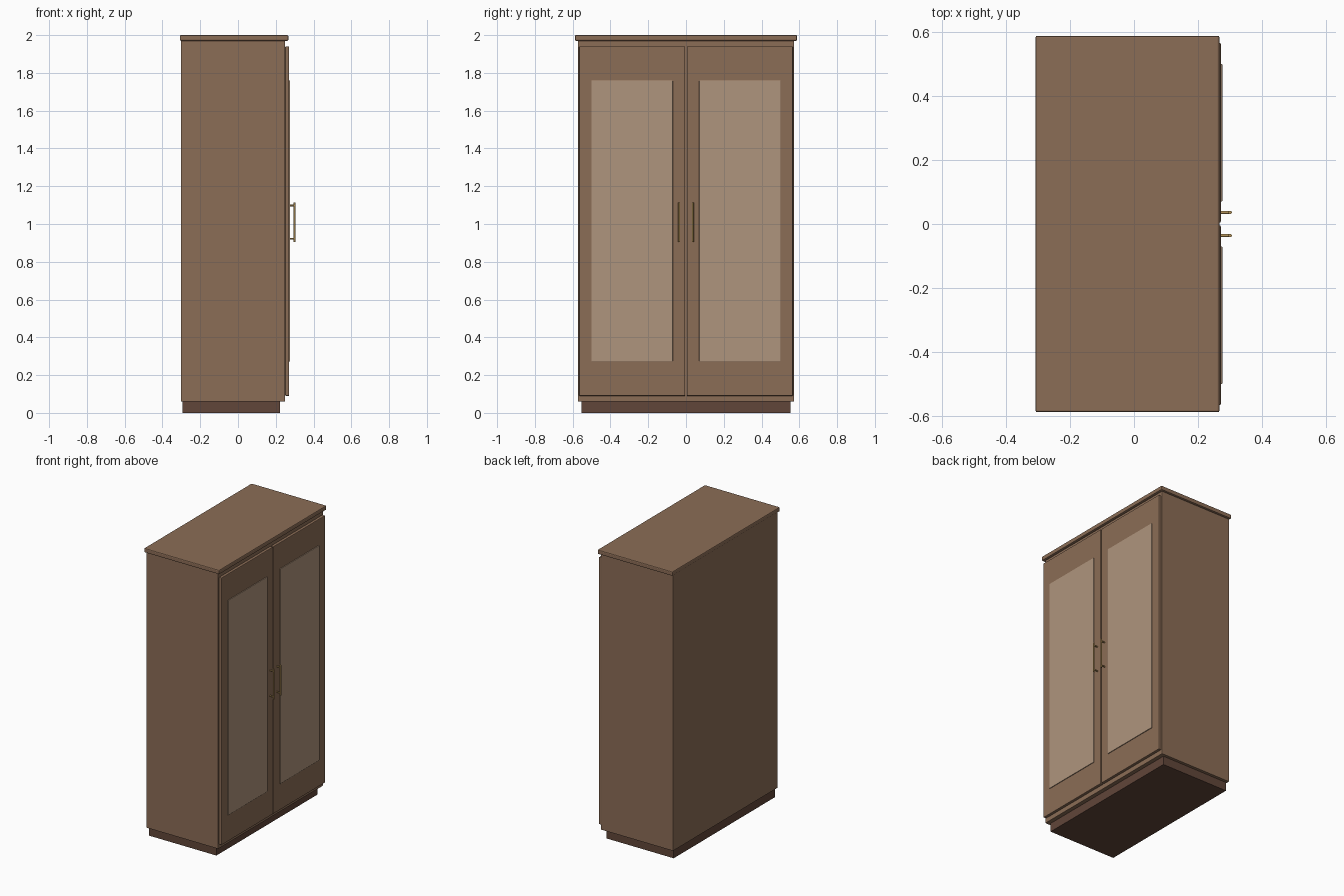
import bpy
from mathutils import Vector

if "Cube" in bpy.data.objects:
    bpy.data.objects.remove(bpy.data.objects["Cube"])


def material(name, rgb):
    m = bpy.data.materials.new(name)
    m.diffuse_color = (*rgb, 1)
    m.use_nodes = True
    m.node_tree.nodes["Principled BSDF"].inputs["Base Color"].default_value = m.diffuse_color
    return m


WOOD = material("wood", (0.26, 0.153, 0.093))
DARK = material("dark_wood", (0.12, 0.061, 0.041))
PANEL = material("light_panel", (0.43, 0.30, 0.205))
BRASS = material("brass", (0.45, 0.29, 0.10))


def box(name, lo, hi, mat, bevel=0.0):
    lo, hi = Vector(lo), Vector(hi)
    bpy.ops.mesh.primitive_cube_add(size=1, location=(lo + hi) / 2)
    ob = bpy.context.object
    ob.name = name
    ob.scale = hi - lo
    bpy.ops.object.transform_apply(location=False, rotation=False, scale=True)
    ob.data.materials.append(mat)
    if bevel:
        mod = ob.modifiers.new("bevel", 'BEVEL')
        mod.width = bevel
        mod.segments = 2
    return ob


def rod(name, a, b, radius, mat):
    a, b = Vector(a), Vector(b)
    bpy.ops.mesh.primitive_cylinder_add(vertices=16, radius=radius,
                                        depth=(b - a).length, location=(a + b) / 2)
    ob = bpy.context.object
    ob.name = name
    ob.rotation_euler = (b - a).to_track_quat('Z', 'Y').to_euler()
    ob.data.materials.append(mat)
    bpy.ops.object.shade_smooth_by_angle()


# Plinth, carcass and overhanging top
box("plinth", (-0.293, -0.553, 0), (0.222, 0.553, 0.062), DARK)
box("carcass", (-0.302, -0.573, 0.06), (0.25, 0.573, 1.972), WOOD, 0.003)
box("top_board", (-0.308, -0.588, 1.97), (0.267, 0.588, 2.0), WOOD, 0.006)

# Two doors facing +x, each with a raised panel and a bar handle
for side, s in (("left", -1), ("right", 1)):
    def span(a, b):
        return sorted((s * a, s * b))

    y0, y1 = span(0.004, 0.566)
    box(side + "_door", (0.25, y0, 0.09), (0.271, y1, 1.94), WOOD, 0.004)
    y0, y1 = span(0.07, 0.50)
    box(side + "_door_panel", (0.262, y0, 0.272), (0.276, y1, 1.76), PANEL, 0.002)
    y = s * 0.036
    rod(side + "_handle_bar", (0.30, y, 0.905), (0.30, y, 1.115), 0.0055, BRASS)
    for end, z in (("lower", 0.922), ("upper", 1.098)):
        rod(f"{side}_handle_{end}_post", (0.268, y, z), (0.30, y, z), 0.0045, BRASS)
